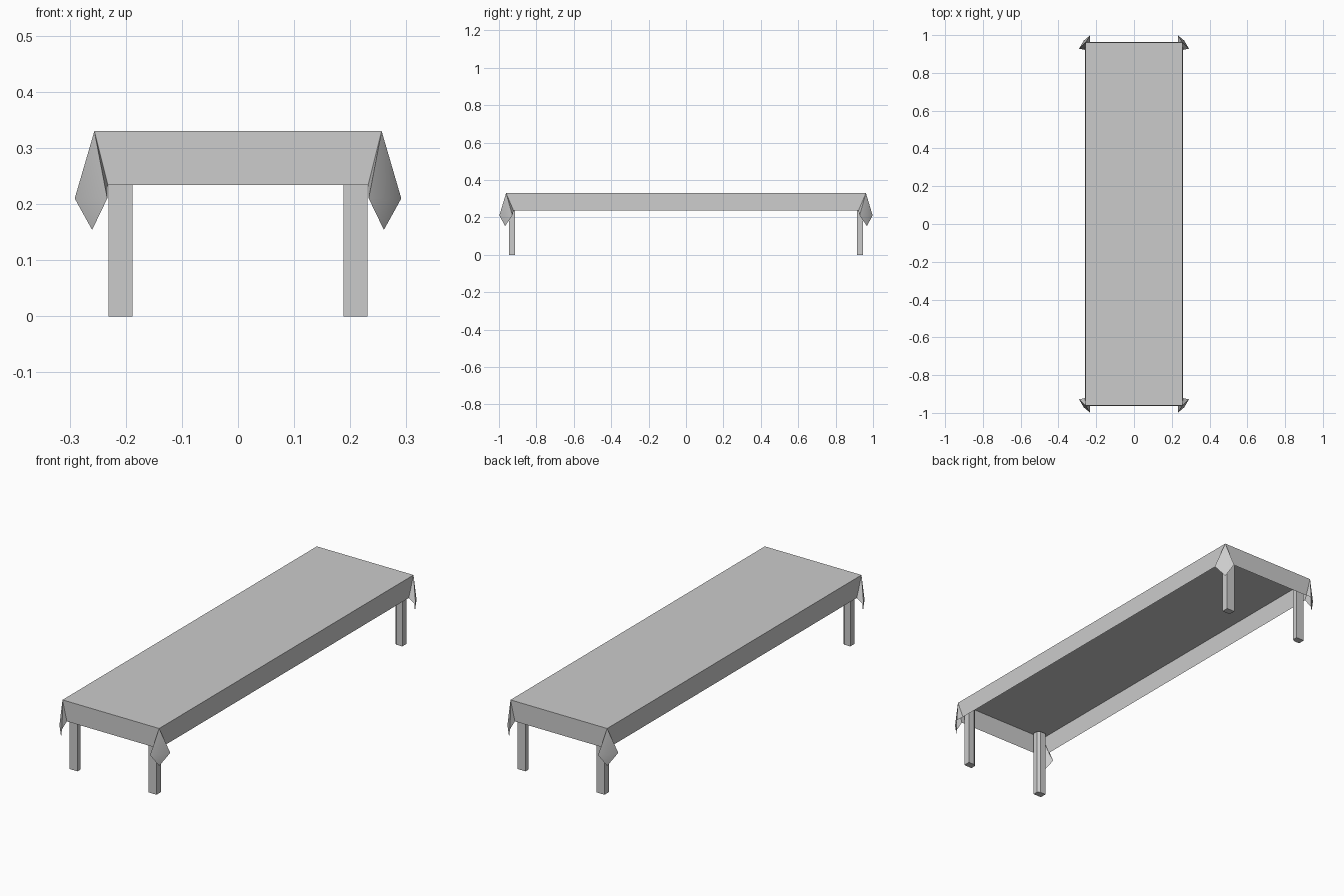
import bpy, bmesh

if "Cube" in bpy.data.objects:
    bpy.data.objects.remove(bpy.data.objects["Cube"])

CORNERS = {"front_left": (-1, -1), "front_right": (1, -1),
           "back_right": (1, 1), "back_left": (-1, 1)}


def finish(bm, name, angle):
    bmesh.ops.recalc_face_normals(bm, faces=bm.faces)
    mesh = bpy.data.meshes.new(name)
    bm.to_mesh(mesh)
    bm.free()
    obj = bpy.data.objects.new(name, mesh)
    bpy.context.collection.objects.link(obj)
    bpy.ops.object.select_all(action='DESELECT')
    obj.select_set(True)
    bpy.context.view_layer.objects.active = obj
    bpy.ops.object.shade_smooth_by_angle(angle=angle)
    return obj


# Tablecloth: one thin sheet, with a kite-shaped fold hanging at each corner
DRAPE = {
    "peak": (0.256, 0.962, 0.33),       # table corner
    "end_skirt": (0.232, 0.963, 0.234),  # hem of the short side
    "side_skirt": (0.259, 0.922, 0.236),  # hem of the long side
    "fold_end": (0.233, 0.998, 0.21),
    "fold_mid": (0.266, 0.971, 0.21),
    "fold_side": (0.291, 0.928, 0.21),
    "tip": (0.26, 0.967, 0.154),
}
bm = bmesh.new()
ring = []
for sx, sy in CORNERS.values():
    v = {k: bm.verts.new((x * sx, y * sy, z)) for k, (x, y, z) in DRAPE.items()}
    for tri in (("peak", "end_skirt", "fold_end"),
                ("peak", "fold_end", "fold_mid"),
                ("peak", "fold_mid", "fold_side"),
                ("peak", "fold_side", "side_skirt"),
                ("fold_end", "tip", "fold_mid"),
                ("fold_mid", "tip", "fold_side")):
        bm.faces.new([v[k] for k in tri])
    ring.append(v)
bm.faces.new([v["peak"] for v in ring])
for i, v in enumerate(ring):
    w = ring[(i + 1) % 4]
    hem = "side_skirt" if i % 2 else "end_skirt"
    bm.faces.new((v["peak"], w["peak"], w[hem], v[hem]))
finish(bm, "tablecloth", 0.6)

# Legs: rectangular posts with the inner corner chamfered
LEG = [(0.231, 0.946), (0.188, 0.946), (0.188, 0.922), (0.2, 0.913), (0.231, 0.913)]
for name, (sx, sy) in CORNERS.items():
    bm = bmesh.new()
    base = bm.faces.new([bm.verts.new((x * sx, y * sy, 0)) for x, y in LEG])
    out = bmesh.ops.extrude_face_region(bm, geom=[base], use_keep_orig=True)
    for g in out["geom"]:
        if isinstance(g, bmesh.types.BMVert):
            g.co.z = 0.325
    finish(bm, name + "_leg", 0.5)
